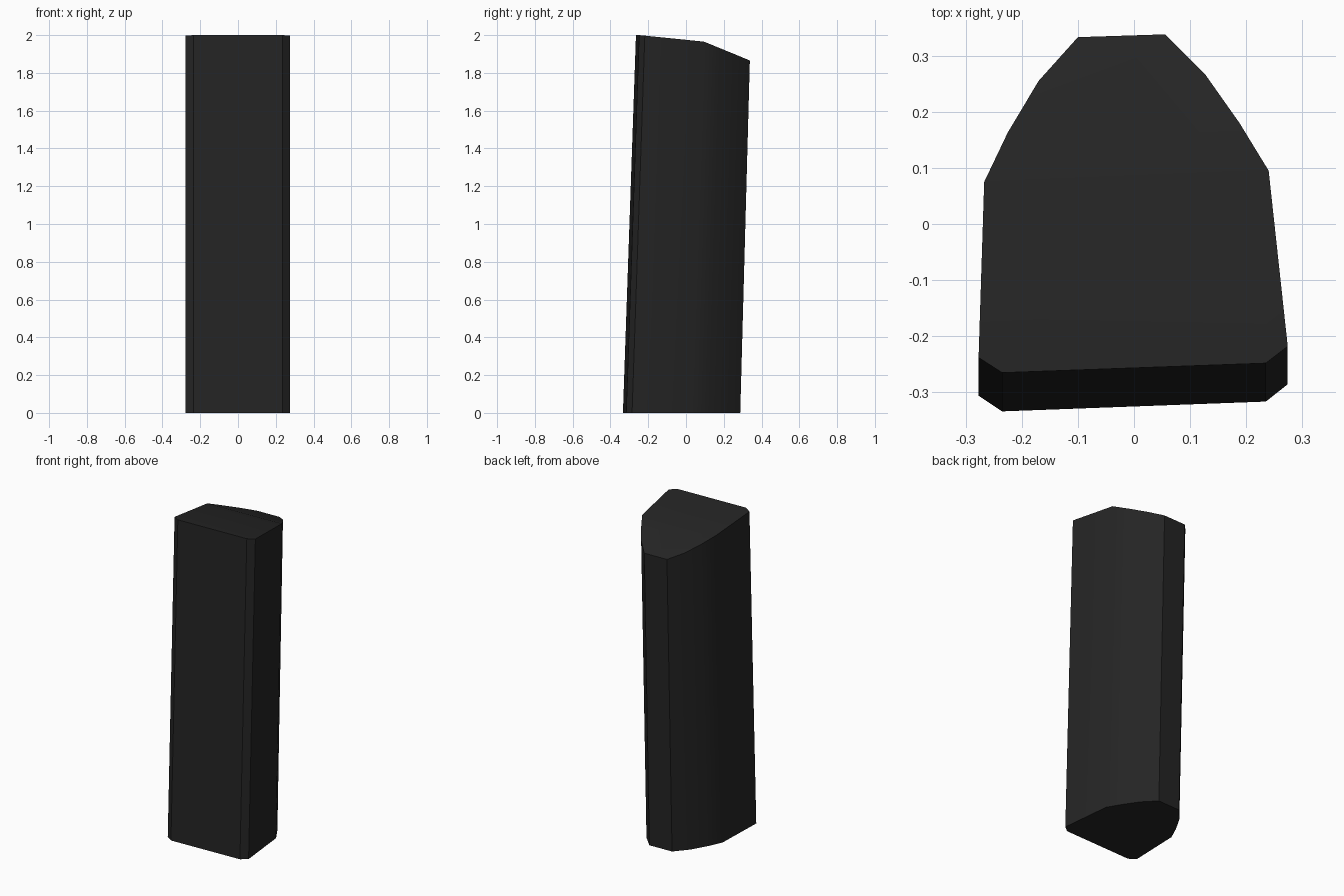
import bpy
import bmesh
import math

if "Cube" in bpy.data.objects:
    bpy.data.objects.remove(bpy.data.objects["Cube"], do_unlink=True)

# Cross-section: flat chamfered front, sides tapering in a curve to a narrow back
OUTLINE = [(-0.235, -0.265), (0.235, -0.248), (0.274, -0.218), (0.24, 0.095),
           (0.188, 0.18), (0.128, 0.265), (0.055, 0.338), (-0.1, 0.333),
           (-0.17, 0.255), (-0.225, 0.163), (-0.267, 0.075), (-0.277, -0.238)]
CREASE_RIGHT, CREASE_LEFT = 3, 10


def top_height(x, y):
    """Gentle slope in front of the crease, steeper slope behind it."""
    depth = y - 0.036 * x
    crease = 0.0855
    front_part = min(depth, crease) + 0.2565
    back_part = max(depth - crease, 0)
    return min(2.0, 2 - 0.1 * front_part - 0.4 * back_part)


def lean(y):
    """Backward shift of the top end relative to the base."""
    return 0.061 - 0.03 * y


# Leaning block
bm = bmesh.new()
base = [bm.verts.new((x, y - lean(y), 0)) for x, y in OUTLINE]
top = [bm.verts.new((x, y, top_height(x, y))) for x, y in OUTLINE]
count = len(OUTLINE)
for i in range(count):
    j = (i + 1) % count
    bm.faces.new((base[i], base[j], top[j], top[i]))
bm.faces.new(base[::-1])

# Top in two slopes that meet at the crease
bm.faces.new(top[:CREASE_RIGHT + 1] + top[CREASE_LEFT:])
bm.faces.new(top[CREASE_RIGHT:CREASE_LEFT + 1])
bmesh.ops.recalc_face_normals(bm, faces=bm.faces)

mesh = bpy.data.meshes.new("leaning_block")
bm.to_mesh(mesh)
bm.free()
block = bpy.data.objects.new("leaning_block", mesh)
bpy.context.collection.objects.link(block)

# Dark material
dark = bpy.data.materials.new("charcoal_black")
dark.use_nodes = True
colour = (0.018, 0.018, 0.018, 1)
dark.diffuse_color = colour
dark.node_tree.nodes["Principled BSDF"].inputs["Base Color"].default_value = colour
mesh.materials.append(dark)

# Smooth curved sides, sharp chamfers
bpy.ops.object.select_all(action="DESELECT")
block.select_set(True)
bpy.context.view_layer.objects.active = block
bpy.ops.object.shade_smooth_by_angle(angle=math.radians(30))
